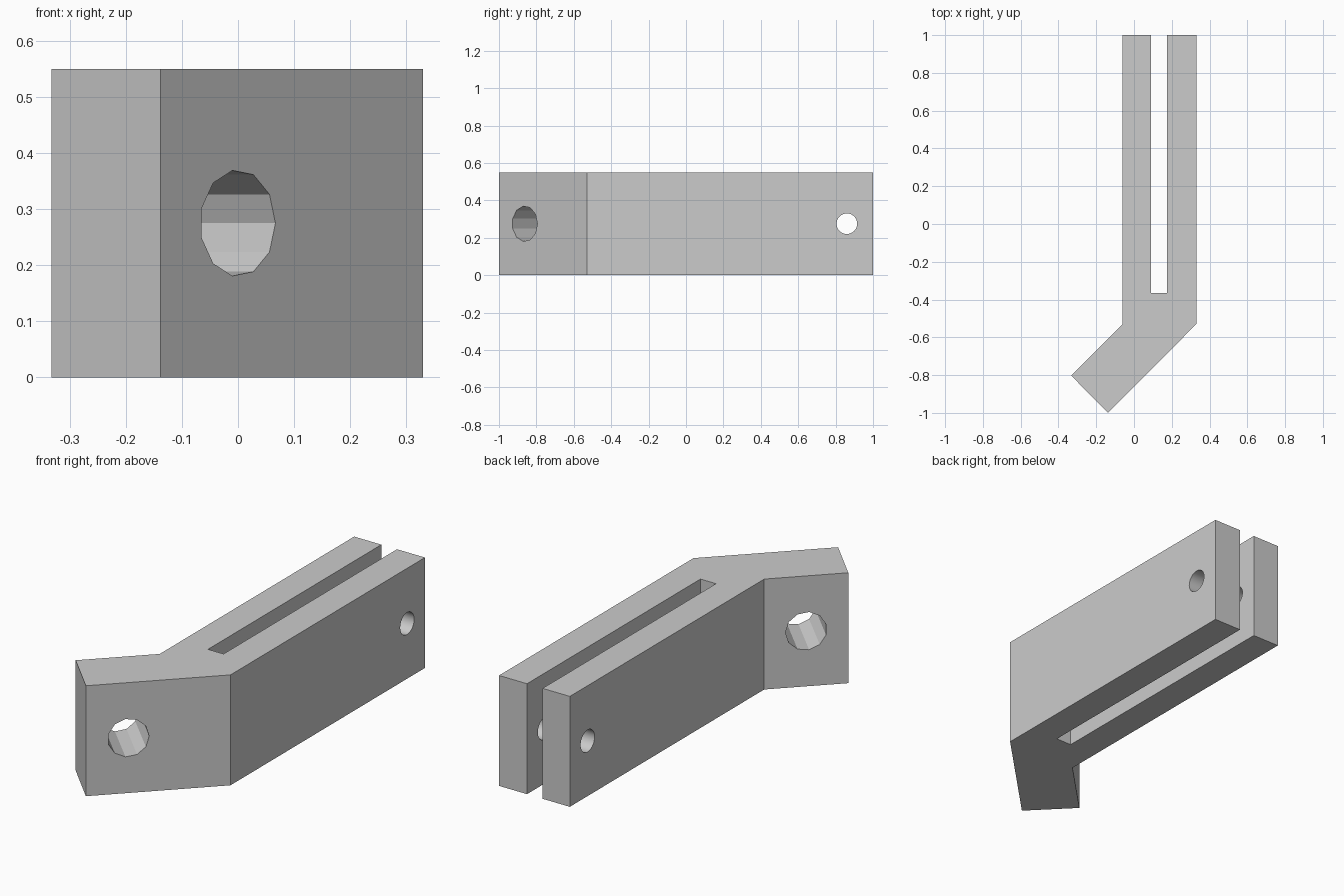
import bpy
from math import cos, sin, pi, radians
from mathutils import Matrix

if "Cube" in bpy.data.objects:
    bpy.data.objects.remove(bpy.data.objects["Cube"], do_unlink=True)

HEIGHT = 0.55

grey = bpy.data.materials.new("light grey")
grey.use_nodes = True
colour = (0.6, 0.6, 0.6, 1)
grey.diffuse_color = colour
grey.node_tree.nodes["Principled BSDF"].inputs["Base Color"].default_value = colour


def prism(name, outline, low, high):
    """Extrude a counter-clockwise outline along local z."""
    n = len(outline)
    verts = [(x, y, z) for z in (low, high) for x, y in outline]
    sides = [(i, (i + 1) % n, n + (i + 1) % n, n + i) for i in range(n)]
    faces = [tuple(reversed(range(n))), tuple(range(n, 2 * n))] + sides
    mesh = bpy.data.meshes.new(name)
    mesh.from_pydata(verts, [], faces)
    mesh.materials.append(grey)
    obj = bpy.data.objects.new(name, mesh)
    bpy.context.collection.objects.link(obj)
    return obj


def drill(body, name, sides, radius, centre, turn, reach):
    """Cut a horizontal round hole through the body."""
    ring = [(radius * cos(2 * pi * i / sides), radius * sin(2 * pi * i / sides))
            for i in range(sides)]
    cutter = prism(name, ring, -reach, reach)
    cutter.matrix_world = (Matrix.Translation(centre)
                           @ Matrix.Rotation(radians(turn), 4, 'Z')
                           @ Matrix.Rotation(radians(90), 4, 'X'))
    cutter.hide_render = True
    cut = body.modifiers.new(name, 'BOOLEAN')
    cut.operation = 'DIFFERENCE'
    cut.solver = 'EXACT'
    cut.object = cutter
    bpy.context.view_layer.objects.active = body
    bpy.ops.object.modifier_apply(modifier=cut.name)
    bpy.data.objects.remove(cutter, do_unlink=True)


# Forked arm with an angled mounting tab
outline = [(-0.06, 1), (-0.06, -0.53), (-0.332, -0.803), (-0.138, -1),
           (0.33, -0.53), (0.33, 1), (0.176, 1), (0.176, -0.365),
           (0.09, -0.365), (0.09, 1)]
bracket = prism("forked_bracket", outline, 0, HEIGHT)

# Pin hole across both fork arms, bolt hole through the angled tab
drill(bracket, "pin_hole", 32, 0.055, (0.13, 0.86, HEIGHT / 2), 90, 0.5)
drill(bracket, "bolt_hole", 11, 0.095, (0, -0.862, HEIGHT / 2), 45, 0.45)

# Smooth the pin hole while keeping the hard edges
bpy.ops.object.select_all(action='DESELECT')
bracket.select_set(True)
bpy.context.view_layer.objects.active = bracket
bpy.ops.object.shade_smooth_by_angle(angle=radians(25))
